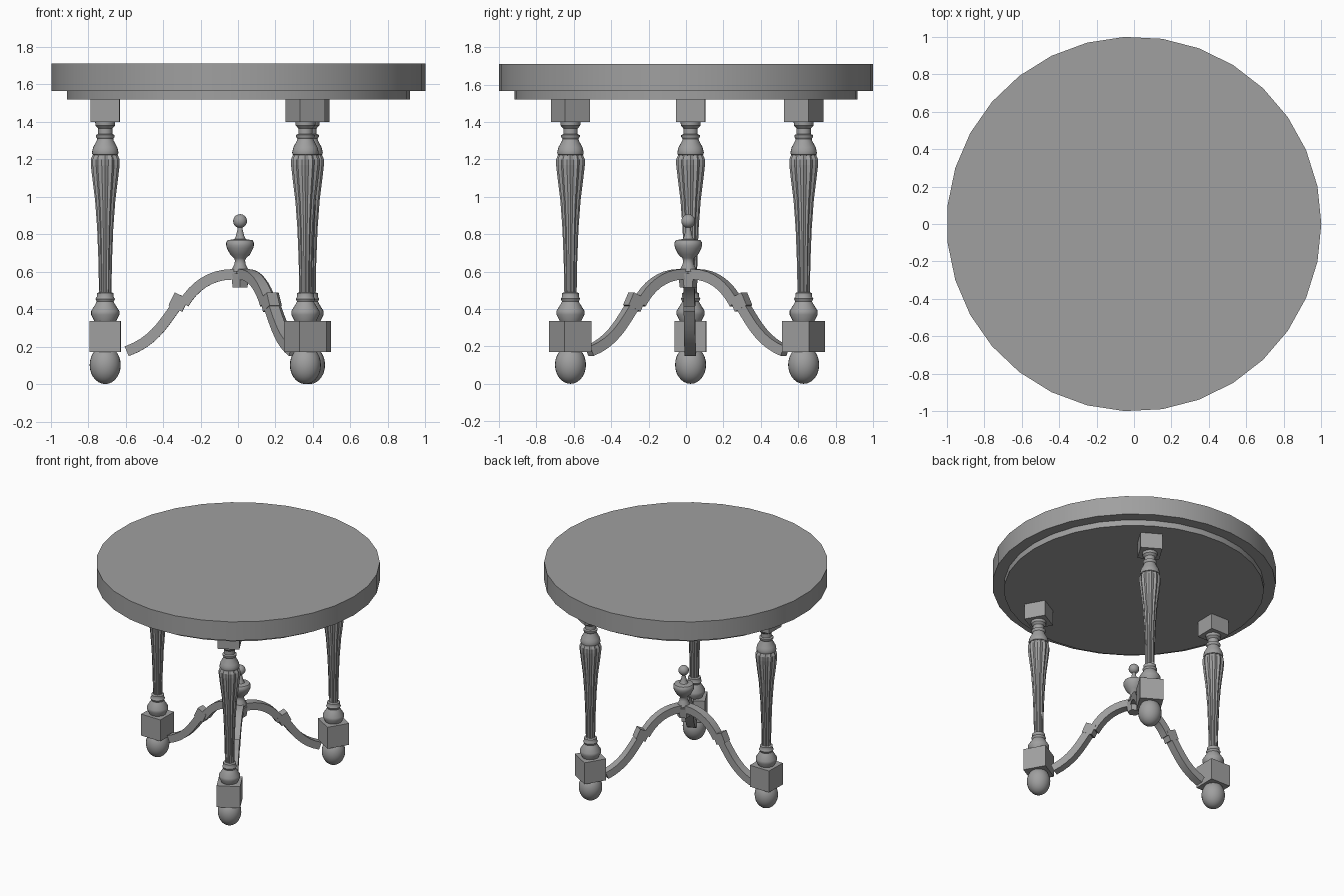
import bpy, bmesh, math
from mathutils import Vector, Matrix
from mathutils.geometry import interpolate_bezier

cube = bpy.data.objects.get("Cube")
if cube:
    bpy.data.objects.remove(cube, do_unlink=True)

wood = bpy.data.materials.new("grey_wood")
wood.use_nodes = True
GREY = (0.35, 0.35, 0.35, 1)
wood.diffuse_color = GREY
wood.node_tree.nodes["Principled BSDF"].inputs["Base Color"].default_value = GREY

CENTRE = (0.011, 0.012)
LEG_RADIUS = 0.72


def finish(bm, name, loc=(0, 0, 0), turn=0.0, smooth=True):
    bmesh.ops.recalc_face_normals(bm, faces=bm.faces)
    mesh = bpy.data.meshes.new(name)
    bm.to_mesh(mesh)
    bm.free()
    mesh.materials.append(wood)
    ob = bpy.data.objects.new(name, mesh)
    bpy.context.collection.objects.link(ob)
    ob.location = loc
    ob.rotation_euler.z = turn
    if smooth:
        bpy.ops.object.select_all(action="DESELECT")
        ob.select_set(True)
        bpy.context.view_layer.objects.active = ob
        bpy.ops.object.shade_smooth_by_angle(angle=math.radians(35))
    return ob


def lathe(bm, profile, sides, flute=1.0):
    """Turn (radius, z) points; flute < 1 pulls in every other column."""
    rings = []
    for r, z in profile:
        ring = []
        for i in range(sides):
            a = math.tau * i / sides
            k = r * (flute if i % 2 else 1.0)
            ring.append(bm.verts.new((k * math.cos(a), k * math.sin(a), z)))
        rings.append(ring)
    for low, high in zip(rings, rings[1:]):
        for i in range(sides):
            j = (i + 1) % sides
            bm.faces.new((low[i], low[j], high[j], high[i]))
    bm.faces.new(rings[0][::-1])
    bm.faces.new(rings[-1])


def block(bm, size, z0, z1):
    bmesh.ops.create_cube(bm, size=1, matrix=Matrix.Translation((0, 0, (z0 + z1) / 2))
                          @ Matrix.Diagonal((size, size, z1 - z0, 1)))


def ball(bm, r, z, height):
    bmesh.ops.create_uvsphere(bm, u_segments=24, v_segments=14, radius=1,
                              matrix=Matrix.Translation((0, 0, z))
                              @ Matrix.Diagonal((r, r, height, 1)))


def strip(bm, path, half, width):
    """Sweep a rectangular bar along (radius, z) points."""
    rings = []
    for i, p in enumerate(path):
        t = (path[min(i + 1, len(path) - 1)] - path[max(i - 1, 0)]).normalized()
        n = Vector((-t.y, t.x)) * half
        rings.append([bm.verts.new((q.x, y, q.y)) for q, y in
                      ((p + n, -width), (p + n, width), (p - n, width), (p - n, -width))])
    for a, b in zip(rings, rings[1:]):
        for i in range(4):
            j = (i + 1) % 4
            bm.faces.new((a[i], a[j], b[j], b[i]))
    bm.faces.new(rings[0][::-1])
    bm.faces.new(rings[-1])


def curve(*points, steps=10):
    return interpolate_bezier(*[Vector(p) for p in points], steps)


# Round top and the apron disc beneath it
bm = bmesh.new()
lathe(bm, [(1, 1.565), (1, 1.71)], 31)
finish(bm, "table_top")
bm = bmesh.new()
lathe(bm, [(0.917, 1.52), (0.917, 1.566)], 31)
finish(bm, "apron_disc")

# Turned leg profiles, bottom to top
LOWER = [(0.055, 0.33), (0.075, 0.37), (0.075, 0.39), (0.05, 0.43), (0.045, 0.44),
         (0.052, 0.455), (0.045, 0.465), (0.045, 0.485), (0.032, 0.49)]
SHAFT = [(0.033, 0.48), (0.036, 0.65), (0.043, 0.83), (0.054, 0.98), (0.069, 1.1),
         (0.077, 1.17), (0.077, 1.2), (0.066, 1.225)]
UPPER = [(0.055, 1.22), (0.068, 1.225), (0.071, 1.235), (0.068, 1.25), (0.064, 1.265),
         (0.045, 1.3), (0.043, 1.31), (0.05, 1.32), (0.05, 1.33), (0.038, 1.335),
         (0.038, 1.365), (0.052, 1.38), (0.054, 1.405)]

# Three legs and their scrolled stretcher arms
for side, degrees in (("right", 179), ("back_left", 59), ("front_left", -61)):
    turn = math.radians(degrees)
    loc = (CENTRE[0] + LEG_RADIUS * math.cos(turn),
           CENTRE[1] + LEG_RADIUS * math.sin(turn), 0)

    bm = bmesh.new()
    lathe(bm, LOWER, 24)
    lathe(bm, UPPER, 24)
    finish(bm, side + "_leg_turnings", loc, turn)

    bm = bmesh.new()
    lathe(bm, SHAFT, 24, flute=0.88)
    finish(bm, side + "_fluted_shaft", loc, turn, smooth=False)

    bm = bmesh.new()
    block(bm, 0.155, 1.4, 1.521)
    block(bm, 0.167, 0.17, 0.337)
    finish(bm, side + "_leg_blocks", loc, turn, smooth=False)

    bm = bmesh.new()
    ball(bm, 0.083, 0.102, 0.102)
    finish(bm, side + "_foot", loc, turn)

    bm = bmesh.new()
    strip(bm, curve((0.605, 0.175), (0.45, 0.23), (0.4, 0.34), (0.33, 0.43)), 0.028, 0.03)
    strip(bm, curve((0.3, 0.43), (0.24, 0.53), (0.14, 0.6), (0, 0.583)), 0.028, 0.03)
    strip(bm, [Vector((0.365, 0.455)), Vector((0.292, 0.42))], 0.038, 0.031)
    finish(bm, side + "_stretcher_arm", (*CENTRE, 0), turn)

# Hub where the arms meet
bm = bmesh.new()
lathe(bm, [(0.045, 0.515), (0.055, 0.59)], 6)
finish(bm, "stretcher_hub", (*CENTRE, 0), math.radians(29), smooth=False)

# Turned finial with its ball
bm = bmesh.new()
lathe(bm, [(0.046, 0.6), (0.044, 0.612), (0.03, 0.64), (0.027, 0.66), (0.032, 0.672),
           (0.052, 0.69), (0.07, 0.725), (0.074, 0.74), (0.074, 0.755), (0.066, 0.768),
           (0.03, 0.774), (0.022, 0.79), (0.014, 0.825), (0.013, 0.84)], 24)
ball(bm, 0.037, 0.87, 0.037)
finish(bm, "finial", (*CENTRE, 0))
